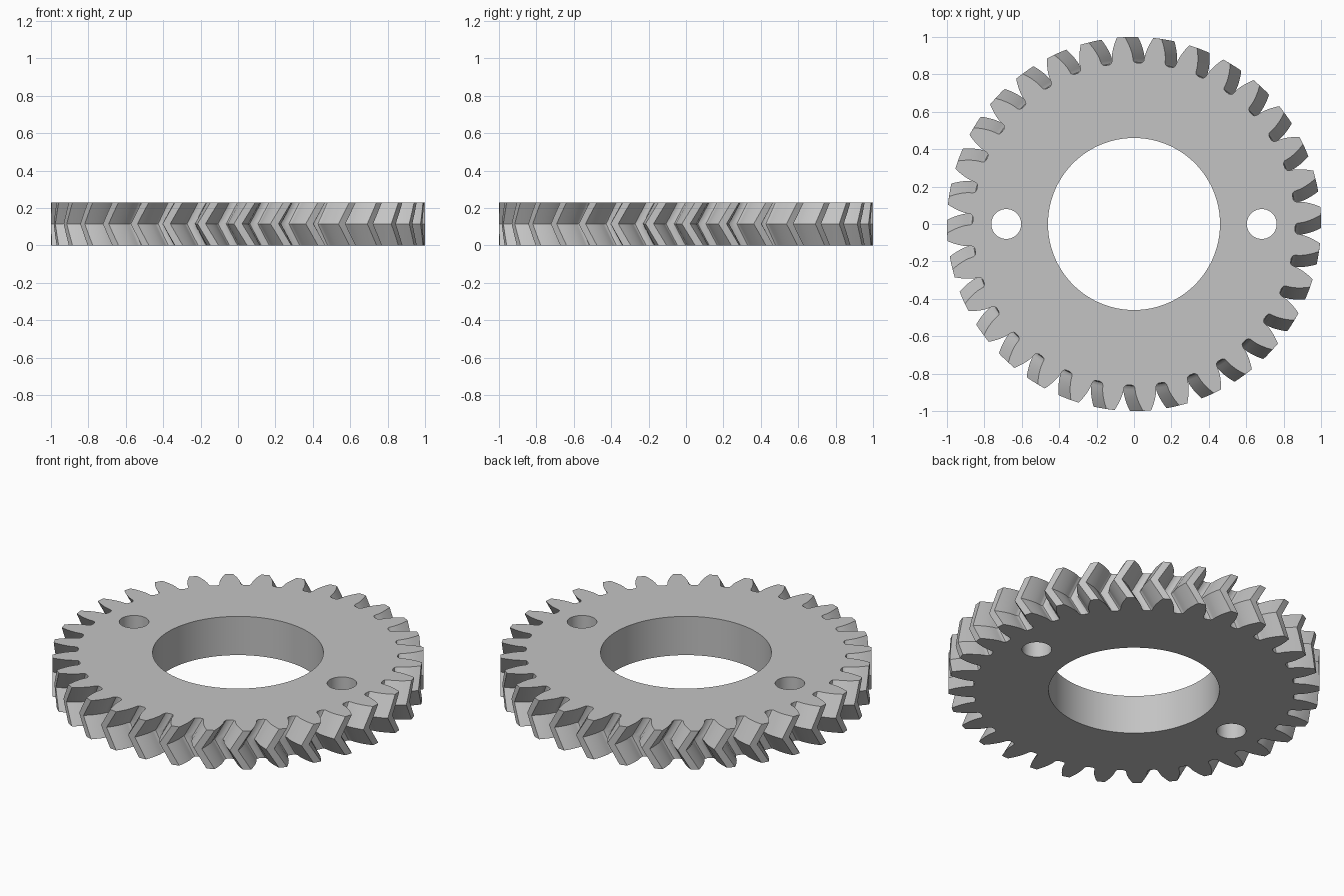
import bpy
import bmesh
import math

if "Cube" in bpy.data.objects:
    bpy.data.objects.remove(bpy.data.objects["Cube"], do_unlink=True)

TEETH = 32
HEIGHT = 0.23
TIP_R = 1.0
PITCH_R = TIP_R * TEETH / (TEETH + 2)
ROOT_R = 0.861
PRESSURE = math.radians(20)
BASE_R = PITCH_R * math.cos(PRESSURE)
TWIST = HEIGHT / 2 * math.tan(math.radians(30)) / PITCH_R
ROWS = 5  # rows per half of the herringbone


def involute(angle):
    return math.tan(angle) - angle


def half_angle(r):
    """Half the angular thickness of a tooth at radius r."""
    return math.pi / (2 * TEETH) + involute(PRESSURE) - involute(math.acos(min(1, BASE_R / r)))


def tooth_profile():
    """Polar points of one tooth, from its clockwise root to its other root."""
    base = half_angle(BASE_R)
    flank = [(ROOT_R, base + 0.021), (ROOT_R + 0.004, base + 0.009),
             (ROOT_R + 0.013, base + 0.002)]
    for i in range(7):
        r = BASE_R + (TIP_R - BASE_R) * i / 6
        flank.append((r, half_angle(r)))
    return [(r, -a) for r, a in flank] + [(TIP_R, 0)] + [(r, a) for r, a in reversed(flank)]


def gear_outline():
    tooth = tooth_profile()
    return [(r, a + math.tau * k / TEETH) for k in range(TEETH) for r, a in tooth]


def circle(cx, radius, count):
    return [(cx + radius * math.cos(math.tau * i / count),
             radius * math.sin(math.tau * i / count)) for i in range(count)]


def add_ring(bm, points, z):
    return [bm.verts.new((x, y, z)) for x, y in points]


def bridge(bm, low, high):
    n = len(low)
    for i in range(n):
        j = (i + 1) % n
        bm.faces.new((low[i], low[j], high[j], high[i]))


bm = bmesh.new()
bottom_loops, top_loops = [], []

# Herringbone teeth: the outline swings to the middle plane and back
outline = gear_outline()
rings = []
for row in range(2 * ROWS + 1):
    t = row / (2 * ROWS)
    turn = TWIST * abs(2 * t - 1)
    points = [(r * math.cos(a + turn), r * math.sin(a + turn)) for r, a in outline]
    rings.append(add_ring(bm, points, HEIGHT * t))
for low, high in zip(rings, rings[1:]):
    bridge(bm, low, high)
bottom_loops.append(rings[0])
top_loops.append(rings[-1])

# Central bore and the two pin holes
for cx, radius, count in ((0, 0.46, 96), (0.683, 0.08, 40), (-0.683, 0.08, 40)):
    points = circle(cx, radius, count)
    low, high = add_ring(bm, points, 0), add_ring(bm, points, HEIGHT)
    bridge(bm, high, low)
    bottom_loops.append(low)
    top_loops.append(high)

# Flat faces with the holes left open
for loops, up in ((bottom_loops, -1), (top_loops, 1)):
    edges = [bm.edges.get((loop[i - 1], loop[i])) for loop in loops for i in range(len(loop))]
    bmesh.ops.triangle_fill(bm, edges=edges, use_beauty=True, use_dissolve=False,
                            normal=(0, 0, up))
bmesh.ops.recalc_face_normals(bm, faces=bm.faces)

mesh = bpy.data.meshes.new("herringbone_gear")
bm.to_mesh(mesh)
bm.free()
gear = bpy.data.objects.new("herringbone_gear", mesh)
bpy.context.collection.objects.link(gear)

# Plain grey material
grey = bpy.data.materials.new("plain_grey")
grey.use_nodes = True
colour = (0.55, 0.55, 0.55, 1)
grey.diffuse_color = colour
grey.node_tree.nodes["Principled BSDF"].inputs["Base Color"].default_value = colour
mesh.materials.append(grey)

# Smooth flanks and holes, sharp rims
bpy.ops.object.select_all(action="DESELECT")
gear.select_set(True)
bpy.context.view_layer.objects.active = gear
bpy.ops.object.shade_smooth_by_angle(angle=math.radians(30))
